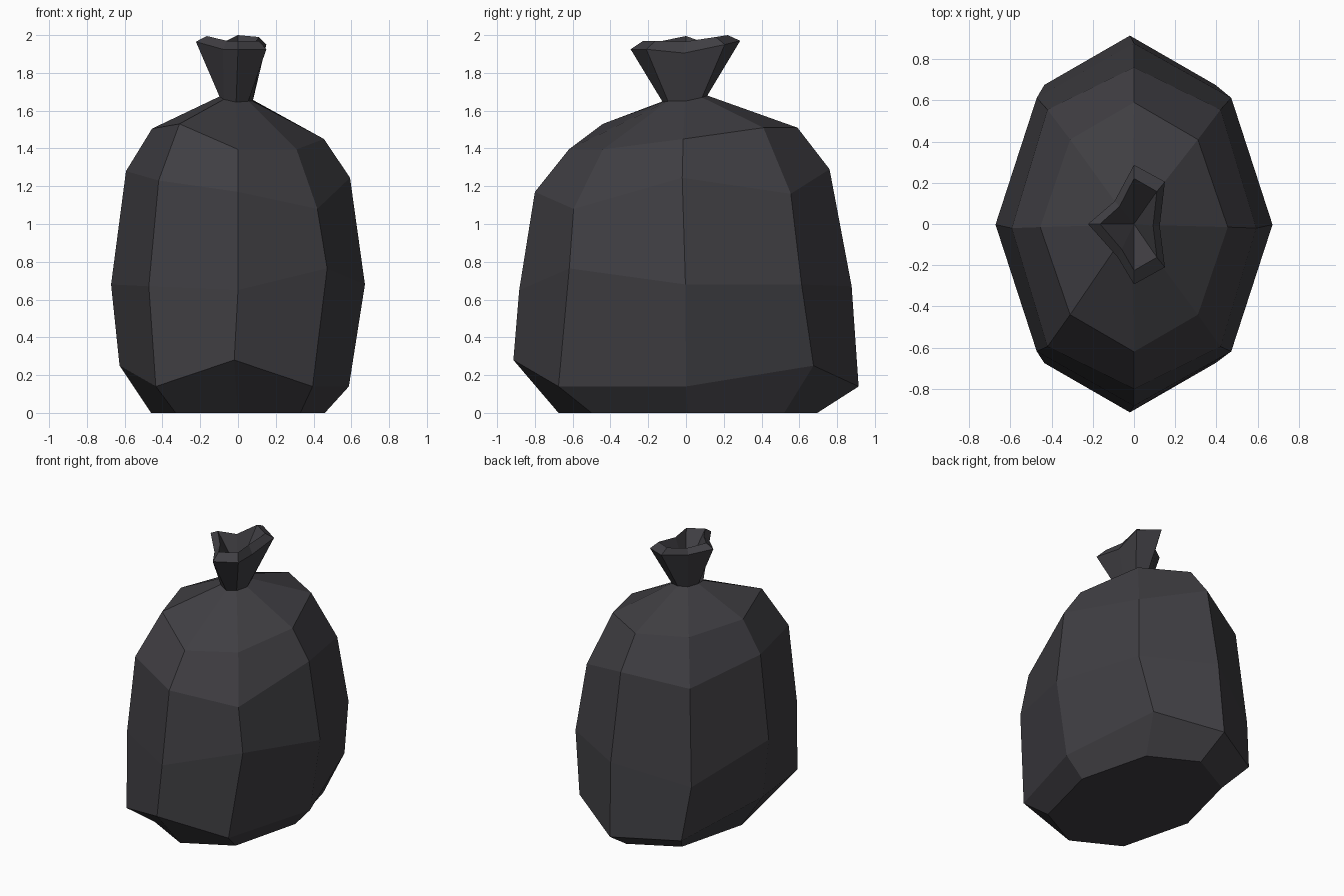
import bpy
import bmesh

if "Cube" in bpy.data.objects:
    bpy.data.objects.remove(bpy.data.objects["Cube"])

plastic = bpy.data.materials.new("black bag plastic")
plastic.diffuse_color = (0.05, 0.048, 0.055, 1)
plastic.use_nodes = True
plastic.node_tree.nodes["Principled BSDF"].inputs["Base Color"].default_value = plastic.diffuse_color


def ring(cx, cy, rx, ry, dx, dy, zs):
    """Eight-sided ring: axis points at rx / ry, corners at (dx, dy)."""
    xy = [(rx, 0), (dx, dy), (0, ry), (-dx, dy),
          (-rx, 0), (-dx, -dy), (0, -ry), (dx, -dy)]
    return [(cx + x, cy + y, z) for (x, y), z in zip(xy, zs)]


def loft(name, rings, cap_bottom=False, apex=None):
    """Skin rings with quads, optionally closing the ends."""
    bm = bmesh.new()
    loops = [[bm.verts.new(p) for p in r] for r in rings]
    for a, b in zip(loops, loops[1:]):
        for i in range(8):
            j = (i + 1) % 8
            bm.faces.new((a[i], a[j], b[j], b[i]))
    if cap_bottom:
        bm.faces.new(loops[0][::-1])
    if apex:
        tip = bm.verts.new(apex)
        top = loops[-1]
        for i in range(8):
            bm.faces.new((top[i], top[(i + 1) % 8], tip))
    mesh = bpy.data.meshes.new(name)
    bm.to_mesh(mesh)
    bm.free()
    mesh.materials.append(plastic)
    obj = bpy.data.objects.new(name, mesh)
    bpy.context.collection.objects.link(obj)
    return obj


# Ring heights run right, back right, back, back left, left, front left, front, front right
neck = ring(-0.01, -0.005, 0.088, 0.118, 0.065, 0.09,
            (1.65, 1.67, 1.68, 1.68, 1.675, 1.66, 1.645, 1.65))

# Sagging bag body
loft("bag_body", [
    ring(0, 0.01, 0.46, 0.685, 0.33, 0.51, [0] * 8),
    ring(-0.02, 0, 0.607, 0.914, 0.415, 0.675,
         (0.14, 0.25, 0.14, 0.13, 0.25, 0.14, 0.28, 0.14)),
    ring(0, -0.003, 0.672, 0.88, 0.472, 0.615,
         (0.68, 0.68, 0.67, 0.51, 0.68, 0.67, 0.65, 0.765)),
    ring(0, -0.02, 0.593, 0.78, 0.42, 0.575,
         (1.245, 1.16, 1.29, 1.2, 1.28, 1.23, 1.17, 1.08)),
    ring(0, -0.015, 0.455, 0.605, 0.31, 0.425,
         (1.45, 1.51, 1.51, 1.495, 1.505, 1.53, 1.395, 1.395)),
    neck,
], cap_bottom=True)

# Flared, crumpled tied top with a hollow inside
rim = [(0.125, -0.01, 1.905), (0.15, 0.205, 1.95), (0, 0.287, 1.97),
       (-0.095, 0.11, 1.93), (-0.223, 0, 1.965), (-0.08, -0.16, 1.925),
       (0, -0.293, 1.925), (0.15, -0.21, 1.925)]
lip_z = (1.965, 1.99, 2.0, 1.965, 1.995, 1.97, 1.97, 1.97)
lip = [(x * 0.74, y * 0.77, z) for (x, y, _), z in zip(rim, lip_z)]
loft("tied_top", [neck, rim, lip], apex=(0, 0, 1.75))
